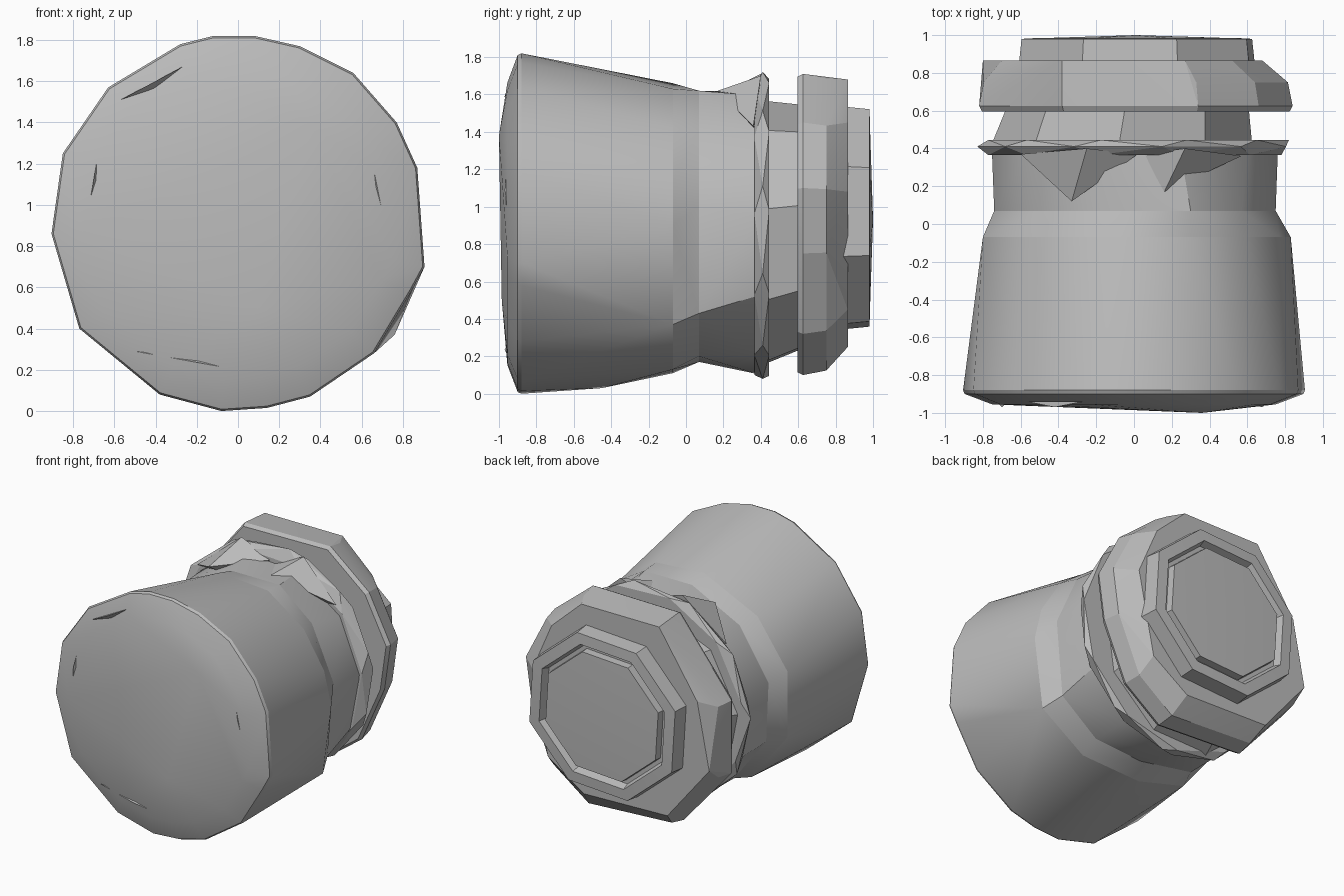
import bpy, bmesh
from math import cos, sin, pi, radians

cube = bpy.data.objects.get("Cube")
if cube:
    bpy.data.objects.remove(cube, do_unlink=True)

GREY = (0.5, 0.5, 0.5, 1.0)
grey = bpy.data.materials.new("plain grey")
grey.use_nodes = True
grey.diffuse_color = GREY
for node in grey.node_tree.nodes:
    if node.type == 'BSDF_PRINCIPLED':
        node.inputs["Base Color"].default_value = GREY


def finish(name, bm, angle):
    bmesh.ops.recalc_face_normals(bm, faces=bm.faces)
    mesh = bpy.data.meshes.new(name)
    bm.to_mesh(mesh)
    bm.free()
    mesh.materials.append(grey)
    obj = bpy.data.objects.new(name, mesh)
    bpy.context.collection.objects.link(obj)
    bpy.ops.object.select_all(action='DESELECT')
    obj.select_set(True)
    bpy.context.view_layer.objects.active = obj
    bpy.ops.object.shade_smooth_by_angle(angle=radians(angle))


def section(y, outline, scale=1.0, cz=0.9):
    """Cross-section at depth y from (x, z) pairs, scaled about the axis."""
    return [(x * scale, y, cz + (z - cz) * scale) for x, z in outline]


def circle(y, r, n, cx=0.0, cz=0.9, turn=0.0, wide=1.0):
    return [(cx + wide * r * cos(2 * pi * i / n + turn), y,
             cz + r * sin(2 * pi * i / n + turn)) for i in range(n)]


def hull(name, points, angle=28):
    """Faceted solid wrapped around a set of sections."""
    bm = bmesh.new()
    for p in points:
        bm.verts.new(p)
    res = bmesh.ops.convex_hull(bm, input=bm.verts)
    junk = {v for v in res["geom_interior"] + res["geom_unused"]
            if isinstance(v, bmesh.types.BMVert)}
    bmesh.ops.delete(bm, geom=list(junk), context='VERTS')
    finish(name, bm, angle)


# Cross-section outlines
rim = [(.08, 1.82), (.3, 1.77), (.56, 1.64), (.77, 1.4), (.87, 1.18),
       (.905, .7), (.84, .58), (.66, .28), (.35, .07), (.14, .015), (-.08, 0),
       (-.38, .08), (-.77, .4), (-.905, .86), (-.85, 1.25), (-.63, 1.57),
       (-.28, 1.78), (-.12, 1.82)]
shoulder = [(.83, .9), (.76, .37), (.4, .13), (-.1, .11), (-.5, .22),
            (-.8, .6), (-.8, 1.1), (-.55, 1.45), (-.1, 1.66), (.3, 1.63),
            (.6, 1.42), (.77, 1.15)]
waist = [(.75, 1.0), (.7, .43), (.4, .2), (0, .17), (-.45, .25), (-.72, .6),
         (-.74, 1.05), (-.5, 1.42), (-.1, 1.62), (.3, 1.62), (.57, 1.4)]
collar = [(.34, 1.71), (-.38, 1.7), (-.82, 1.15), (-.82, .6), (-.42, .14),
          (.3, .1), (.6, .32), (.79, .75), (.84, 1.1), (.66, 1.45)]
collar_back = [(.27, 1.68), (-.38, 1.68), (-.7, 1.2), (-.8, .7), (-.45, .27),
               (.25, .25), (.55, .45), (.68, 1.08), (.52, 1.45)]

# Front cap: bevelled rim rising to an off-centre high point
hull("front_cap", section(-.88, rim) + section(-.9, rim, .99)
     + section(-.955, rim, .83) + [(.36, -1, 1.38), (.1, -.985, .5)], 35)

# Thin chips around the cap edge
for i, (a, b) in enumerate([((-.67, 1.3), (-.73, .95)), ((.62, 1.36), (.73, .82)),
                            ((-.5, .29), (.11, .18)), ((-.57, 1.51), (-.27, 1.67))]):
    mx, mz = (a[0] + b[0]) * .5, (a[1] + b[1]) * .5
    inner = (mx * .965, .9 + (mz - .9) * .965)
    hull(f"cap_chip_{i + 1}", section(-.94, [a, b, inner])
         + [(mx, -.97, mz)])

# Tapered front barrel, pinched waist and neck
hull("front_barrel", section(-.88, rim) + section(-.07, shoulder)
     + [(0, -.45, .03)], 30)
hull("waist", section(-.07, shoulder) + section(.07, waist), 35)
hull("neck", section(.07, waist) + circle(.38, .765, 11, 0, .87, .1), 30)

# Pointed ridges running from the flange down onto the neck
hull("ridge_left", [(.16, .17, 1.62), (.27, .4, 1.7), (.57, .36, 1.43),
                    (.05, .37, 1.6), (.25, .37, 1.4)], 10)
hull("ridge_right", [(-.33, .12, 1.57), (-.25, .4, 1.71), (.02, .37, 1.62),
                     (-.6, .37, 1.42), (-.25, .37, 1.4)], 10)

# Flange, groove and locking collar
hull("flange", circle(.365, .785, 11, 0, .885, .1)
     + circle(.41, .83, 11, 0, .905, .25)
     + circle(.445, .805, 11, .02, .9, .1), 20)
hull("groove", circle(.43, .72, 9, -.06, .845, .2, .97)
     + circle(.62, .67, 9, -.03, .875, .2, .97), 25)
hull("locking_collar", section(.595, collar, .98) + section(.625, collar)
     + section(.75, collar, .97) + section(.865, collar_back), 15)

# Rear mount: stepped ring with a narrow channel around a flat disc
bm = bmesh.new()
profile = [(.63, .84), (.615, .98), (.53, .985), (.51, .93), (.48, .93), (.475, .985)]
sides = 8
rings = [[bm.verts.new(p) for p in circle(y, r, sides, .015, .94, pi / 8 + .06, 1.05)]
         for r, y in profile]
for a, b in zip(rings, rings[1:]):
    for i in range(sides):
        j = (i + 1) % sides
        bm.faces.new((a[i], a[j], b[j], b[i]))
bm.faces.new(rings[0])
tip = bm.verts.new((.01, 1.0, .93))
for i in range(sides):
    bm.faces.new((rings[-1][i], rings[-1][(i + 1) % sides], tip))
finish("rear_mount", bm, 20)
